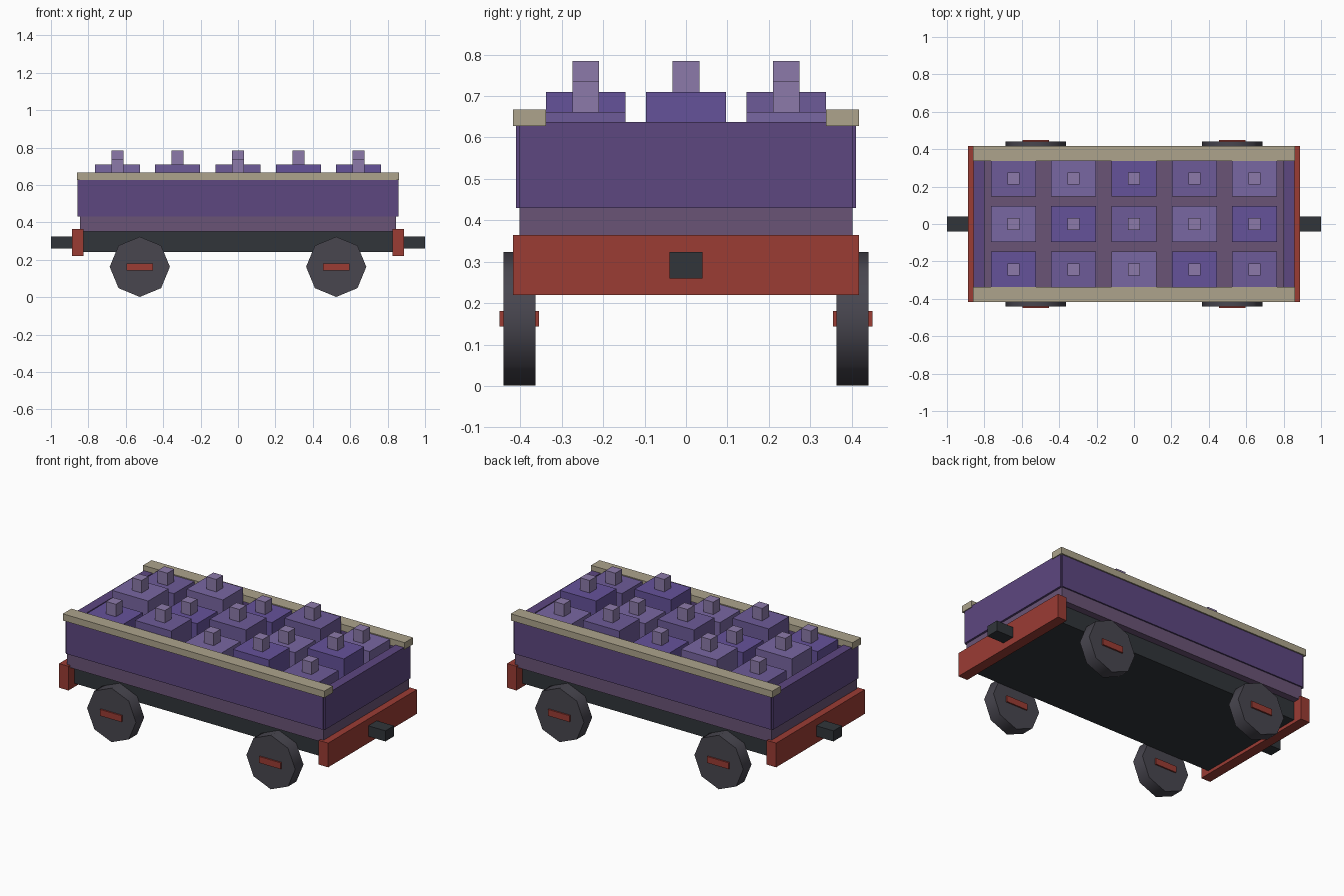
import bpy
from math import pi, radians

if "Cube" in bpy.data.objects:
    bpy.data.objects.remove(bpy.data.objects["Cube"])


def mat(name, hexcol):
    rgb = [int(hexcol[i:i + 2], 16) / 255 for i in (0, 2, 4)]
    m = bpy.data.materials.new(name)
    m.diffuse_color = [*(((c + 0.055) / 1.055) ** 2.4 for c in rgb), 1]
    m.use_nodes = True
    m.node_tree.nodes["Principled BSDF"].inputs["Base Color"].default_value = m.diffuse_color
    return m


IRON = mat("iron", "31353A")
RED = mat("red", "9B3C34")
WHEEL = mat("wheel_grey", "48464F")
FLOOR = mat("muted_purple", "6A5476")
WALL = mat("purple", "5D4780")
TRIM = mat("tan", "ADA48C")
CRATES = [mat("crate_a", "65529A"), mat("crate_b", "6D5B98"), mat("crate_c", "7967A2")]
KNOB = mat("lilac", "8C7AAA")


def box(name, x, y, z, material):
    """Box spanning the (min, max) ranges."""
    spans = (x, y, z)
    bpy.ops.mesh.primitive_cube_add(size=1, location=[(a + b) / 2 for a, b in spans])
    o = bpy.context.object
    o.name = name
    o.scale = [abs(b - a) for a, b in spans]
    bpy.ops.object.transform_apply(location=False, rotation=False, scale=True)
    o.data.materials.append(material)
    return o


# Underframe and wagon floor
box("chassis", (-0.83, 0.83), (-0.36, 0.36), (0.24, 0.35), IRON)
box("floor", (-0.845, 0.845), (-0.402, 0.402), (0.35, 0.432), FLOOR)

for s in (-1, 1):
    # Ends: buffer beam, coupler, end wall
    box("buffer_beam", (s * 0.825, s * 0.887), (-0.418, 0.418), (0.22, 0.364), RED)
    box("coupler", (s * 0.86, s * 1.0), (-0.04, 0.04), (0.26, 0.323), IRON)
    box("end_wall", (s * 0.80, s * 0.857), (-0.402, 0.402), (0.43, 0.637), WALL)
    # Sides: wall and top rail
    box("side_wall", (-0.847, 0.847), (s * 0.35, s * 0.41), (0.43, 0.637), WALL)
    box("top_rail", (-0.862, 0.862), (s * 0.338, s * 0.418), (0.627, 0.667), TRIM)
    # Wheels and hub bars
    for x in (-0.525, 0.525):
        bpy.ops.mesh.primitive_cylinder_add(vertices=8, radius=0.161, depth=0.078,
                                            location=(x, s * 0.402, 0.162),
                                            rotation=(pi / 2, 0, 0))
        w = bpy.context.object
        w.name = "wheel"
        w.data.materials.append(WHEEL)
        bpy.ops.object.shade_smooth_by_angle(angle=radians(50))
        box("hub_bar", (x - 0.071, x + 0.071), (s * 0.355, s * 0.45), (0.143, 0.181), RED)

# Load: grid of crates with alternating heights, each with a knob
for i in range(5):
    for j in range(3):
        x, y = (i - 2) * 0.3225, (j - 1) * 0.2425
        top = 0.71 if (i + j) % 2 else 0.661
        box("crate", (x - 0.12, x + 0.12), (y - 0.096, y + 0.096), (0.43, top),
            CRATES[(i + 2 * j) % 3])
        box("crate_knob", (x - 0.032, x + 0.032), (y - 0.032, y + 0.032),
            (top, top + 0.074), KNOB)
